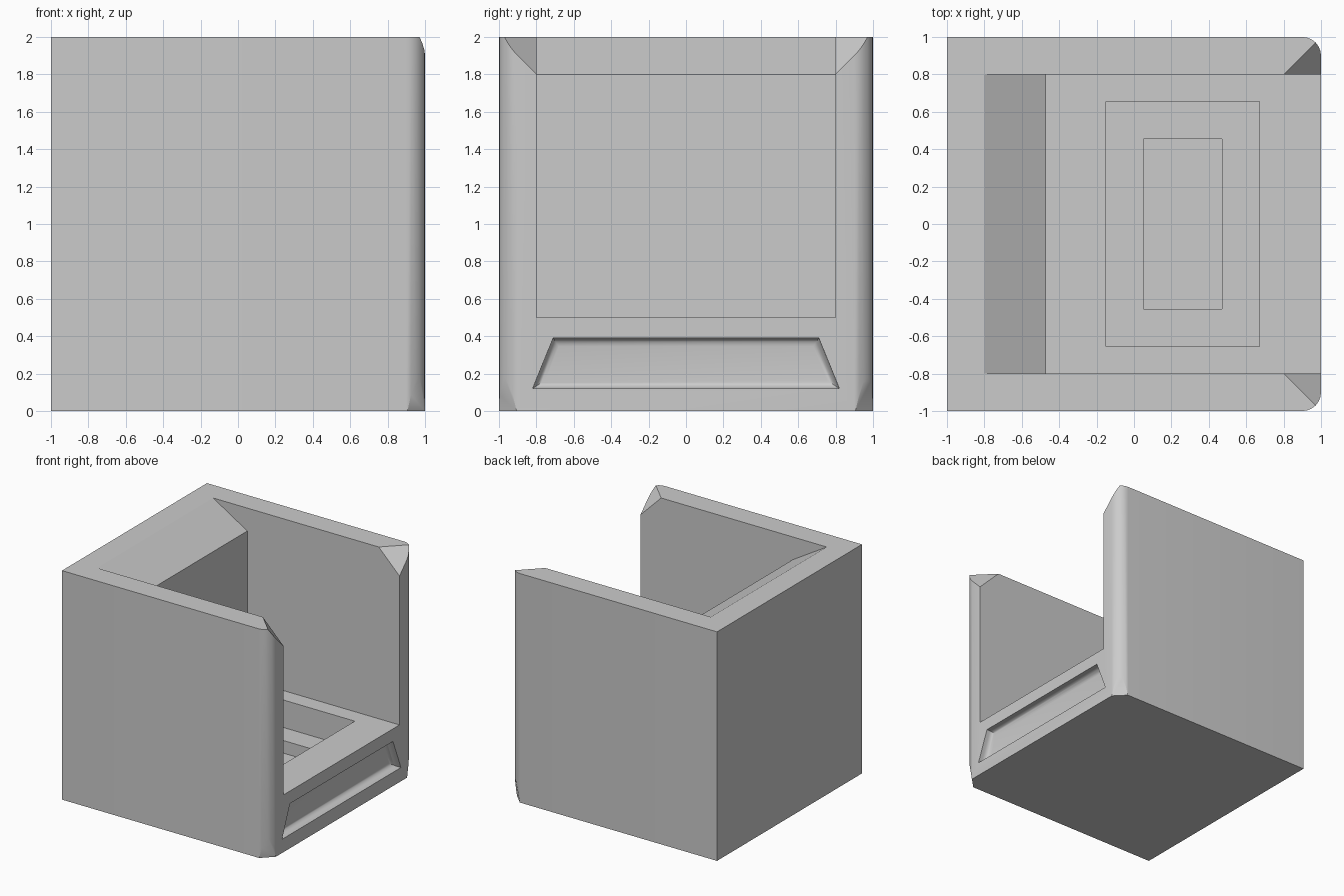
import bpy, bmesh
from math import sin, cos, pi
from mathutils import Vector

if "Cube" in bpy.data.objects:
    bpy.data.objects.remove(bpy.data.objects["Cube"])


def make_object(name, bm):
    bmesh.ops.recalc_face_normals(bm, faces=bm.faces)
    mesh = bpy.data.meshes.new(name)
    bm.to_mesh(mesh)
    bm.free()
    ob = bpy.data.objects.new(name, mesh)
    bpy.context.collection.objects.link(ob)
    return ob


def loft(name, rings):
    bm = bmesh.new()
    loops = [[bm.verts.new(p) for p in ring] for ring in rings]
    n = len(loops[0])
    for a, b in zip(loops, loops[1:]):
        for i in range(n):
            j = (i + 1) % n
            bm.faces.new((a[i], a[j], b[j], b[i]))
    bm.faces.new(loops[0])
    bm.faces.new(loops[-1])
    return make_object(name, bm)


def box(name, x0, x1, y0, y1, z0, z1):
    return loft(name, [[(x0, y0, z), (x1, y0, z), (x1, y1, z), (x0, y1, z)] for z in (z0, z1)])


# solid block with rounded front corners and small flats at their feet
bm = bmesh.new()
bmesh.ops.create_cube(bm, size=2)
bmesh.ops.translate(bm, verts=bm.verts, vec=(0, 0, 1))
edges = [e for e in bm.edges if all(v.co.x > 0.9 for v in e.verts)
         and abs(e.verts[0].co.y - e.verts[1].co.y) < 0.01]
bmesh.ops.bevel(bm, geom=edges, offset=0.1, segments=6, profile=0.5, affect='EDGES')
for s in (1, -1):
    res = bmesh.ops.bisect_plane(bm, geom=bm.verts[:] + bm.edges[:] + bm.faces[:],
                                 plane_co=(0.905, s, 0), plane_no=Vector((1, s, -0.2)).normalized(),
                                 clear_outer=True)
    cut = [g for g in res['geom_cut'] if isinstance(g, bmesh.types.BMEdge)]
    bmesh.ops.holes_fill(bm, edges=cut, sides=0)
body = make_object("armchair_body", bm)

# seating space, open above and at the front, with sloped backrest top
profile = [(1.2, 0.5), (-0.47, 0.5), (-0.47, 1.8), (-0.8, 2.0), (-1.13, 2.2), (1.2, 2.2)]
cutters = [loft("seat_cutter", [[(x, y, z) for x, z in profile] for y in (-0.8, 0.8)])]

# stepped recess in the seat
cutters.append(box("outer_recess_cutter", -0.15, 0.67, -0.655, 0.655, 0.26, 0.8))
cutters.append(box("inner_recess_cutter", 0.05, 0.47, -0.455, 0.455, 0.15, 0.7))

# front slot with filleted floor
def slot_ring(x, s):
    zb, zt = 0.12 + s, 0.39 - s
    wb, wt = [0.82 - 0.407 * (z - 0.12) - 1.08 * s for z in (zb, zt)]
    return [(x, -wb, zb), (x, wb, zb), (x, wt, zt), (x, -wt, zt)]

steps = [(1.1, 0)]
for i in range(6):
    a = i * pi / 10
    steps.append((0.97 - 0.045 * sin(a), 0.045 * (1 - cos(a))))
cutters.append(loft("slot_cutter", [slot_ring(x, s) for x, s in steps]))

# corner cuts at the inner front top of each arm
for s in (1, -1):
    bm = bmesh.new()
    v = [bm.verts.new(p) for p in ((1.2, 0.7 * s, 2.2), (0.5, 0.7 * s, 2.2),
                                   (1.2, 1.4 * s, 2.2), (1.2, 0.7 * s, 1.5))]
    for f in ((0, 1, 2), (0, 2, 3), (0, 3, 1), (1, 3, 2)):
        bm.faces.new([v[i] for i in f])
    cutters.append(make_object("corner_cutter", bm))

# apply the cuts
bpy.context.view_layer.objects.active = body
body.select_set(True)
for c in cutters:
    c.hide_render = True
    mod = body.modifiers.new("cut", 'BOOLEAN')
    mod.operation = 'DIFFERENCE'
    mod.solver = 'EXACT'
    mod.object = c
    bpy.ops.object.modifier_apply(modifier=mod.name)
for c in cutters:
    bpy.data.objects.remove(c)
bpy.ops.object.shade_smooth_by_angle(angle=pi / 6)
